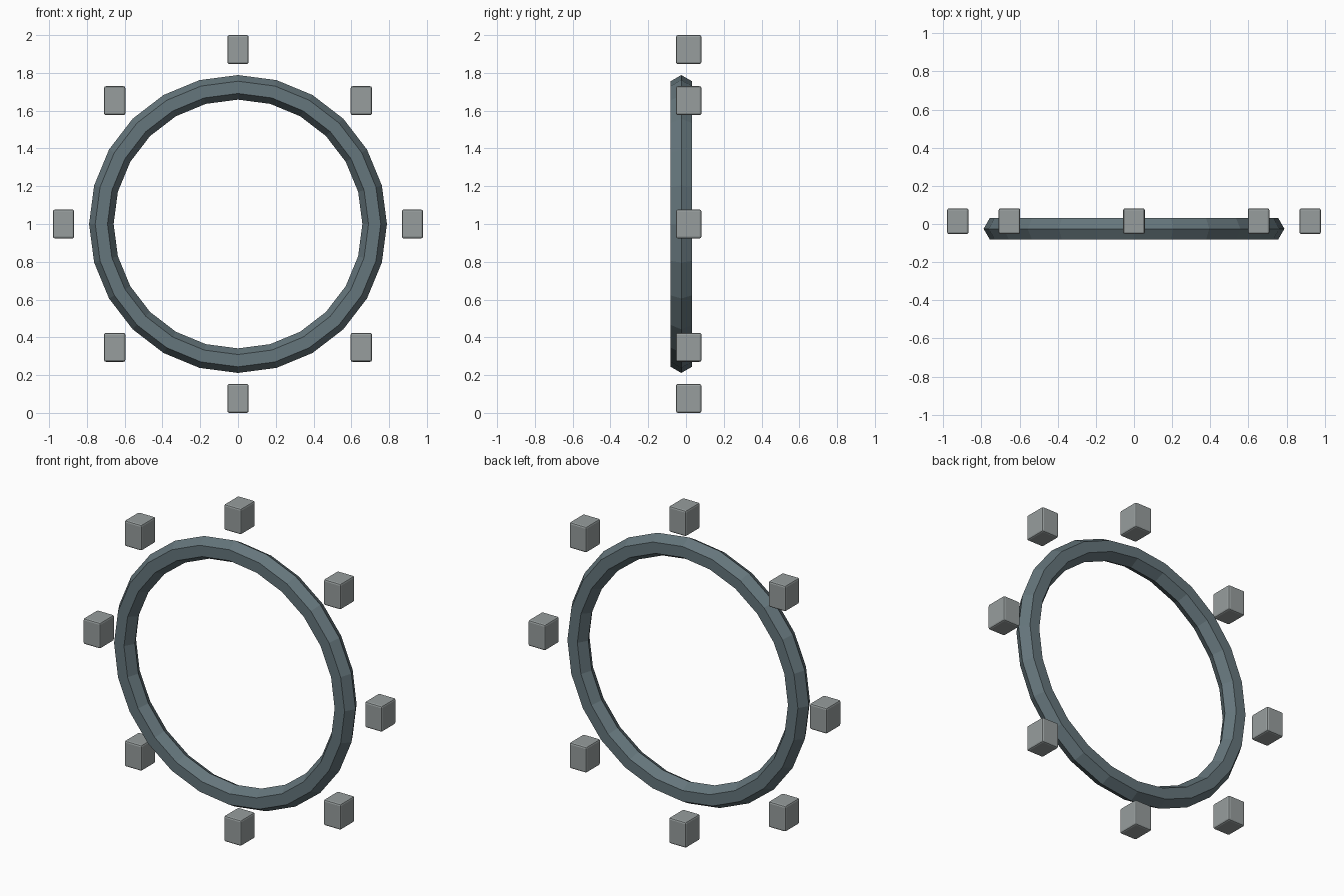
import bpy
from math import sin, cos, pi

if "Cube" in bpy.data.objects:
    bpy.data.objects.remove(bpy.data.objects["Cube"])

RING_Y, BLOCK_Y, MID_Z = -0.025, 0.0145, 1.0


def material(name, color):
    m = bpy.data.materials.new(name)
    m.diffuse_color = (*color, 1)
    m.use_nodes = True
    m.node_tree.nodes["Principled BSDF"].inputs["Base Color"].default_value = m.diffuse_color
    return m


dark = material("ring_slate", (0.13, 0.18, 0.20))
pale = material("block_grey", (0.31, 0.34, 0.34))

# Upright ring with a hexagonal cross-section
bpy.ops.mesh.primitive_torus_add(
    major_segments=24, minor_segments=6, major_radius=0.7235, minor_radius=0.065,
    location=(0, RING_Y, MID_Z), rotation=(pi / 2, 0, 0))
ring = bpy.context.object
ring.name = "ring"
ring.data.materials.append(dark)
bpy.ops.object.transform_apply(location=False, rotation=True, scale=True)
bpy.ops.object.shade_flat()

# Eight upright blocks spaced around the ring
for i in range(8):
    a = i * pi / 4
    bpy.ops.mesh.primitive_cube_add(
        size=1, location=(0.9235 * cos(a), BLOCK_Y, MID_Z + 0.9235 * sin(a)))
    block = bpy.context.object
    block.name = f"block_{i + 1}"
    block.scale = (0.113, 0.135, 0.153)
    bpy.ops.object.transform_apply(location=False, rotation=False, scale=True)
    block.data.materials.append(pale)
    bevel = block.modifiers.new("edge_bevel", "BEVEL")
    bevel.width = 0.01
    bevel.segments = 2
